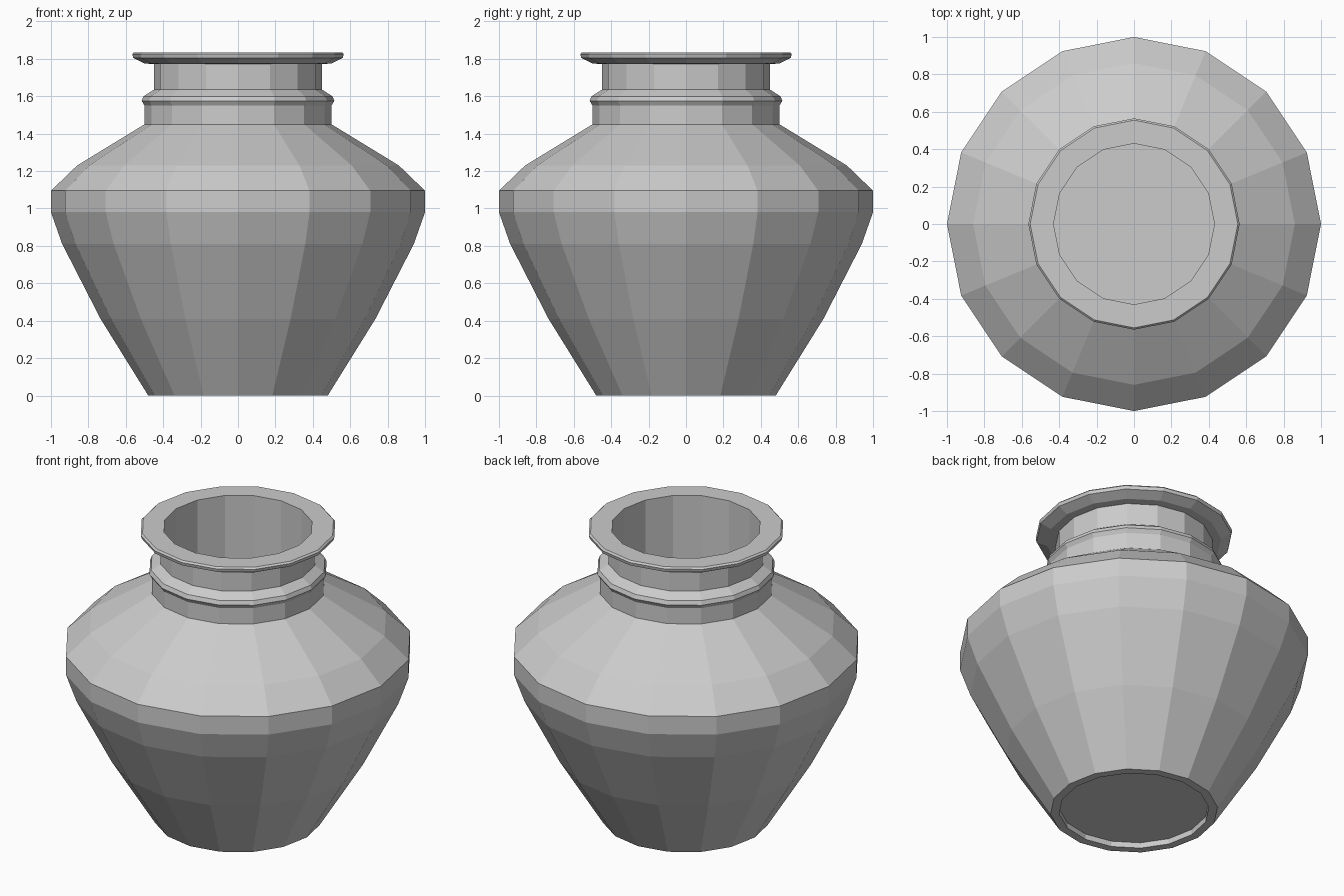
import bpy, bmesh
from math import cos, sin, tau

if "Cube" in bpy.data.objects:
    bpy.data.objects.remove(bpy.data.objects["Cube"])

SIDES = 16

# Outer wall, foot to lip (radius, height)
outer = [(0.48, 0), (0.735, 0.41), (0.94, 0.81), (1.0, 0.98), (1.0, 1.095),
         (0.86, 1.23), (0.50, 1.45), (0.50, 1.55), (0.515, 1.575), (0.505, 1.6),
         (0.45, 1.635), (0.45, 1.772), (0.50, 1.775), (0.56, 1.805),
         (0.565, 1.825), (0.555, 1.835)]
# Inner wall, mouth to floor
inner = [(0.43, 1.835), (0.43, 1.43), (0.81, 1.19), (0.94, 1.07), (0.94, 0.99),
         (0.88, 0.82), (0.68, 0.43), (0.45, 0.06)]
# Recessed underside inside the foot ring
foot = [(0.43, 0.035), (0.43, 0)]


def ring(bm, r, z):
    return [bm.verts.new((r * cos(tau * i / SIDES), r * sin(tau * i / SIDES), z))
            for i in range(SIDES)]


def bridge(bm, a, b):
    for i in range(SIDES):
        j = (i + 1) % SIDES
        bm.faces.new((a[i], a[j], b[j], b[i]))


# Vase: one lathed shell from the underside, over the lip, to the inner floor
bm = bmesh.new()
rings = [ring(bm, r, z) for r, z in foot + outer + inner]
for a, b in zip(rings, rings[1:]):
    bridge(bm, a, b)
bm.faces.new(rings[0])
bm.faces.new(rings[-1])
bmesh.ops.recalc_face_normals(bm, faces=bm.faces[:])

mesh = bpy.data.meshes.new("vase")
bm.to_mesh(mesh)
bm.free()
vase = bpy.data.objects.new("vase", mesh)
bpy.context.collection.objects.link(vase)
